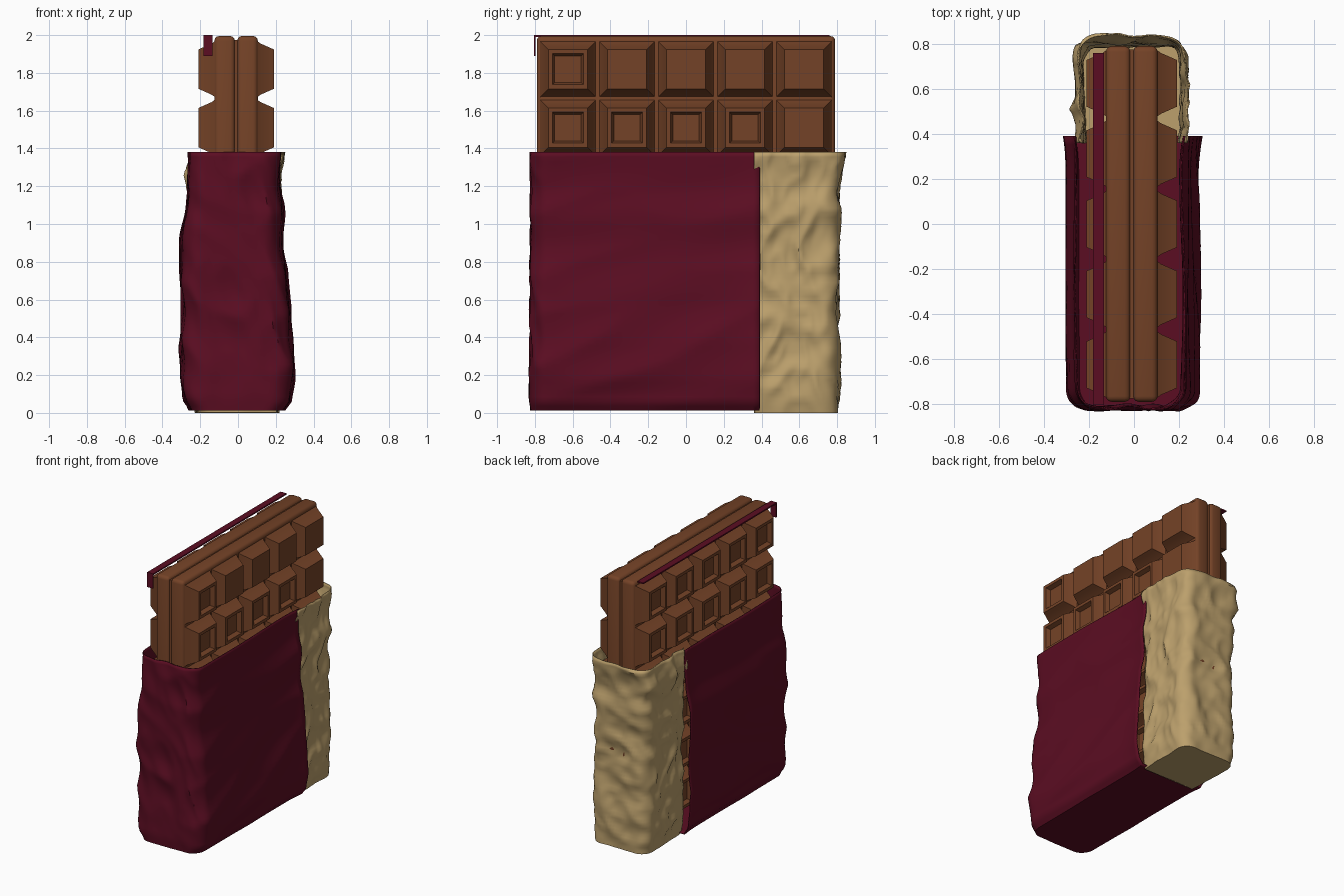
import bpy, bmesh, math
from mathutils import Vector, noise

if "Cube" in bpy.data.objects:
    bpy.data.objects.remove(bpy.data.objects["Cube"], do_unlink=True)


def material(name, rgb):
    m = bpy.data.materials.new(name)
    m.use_nodes = True
    m.diffuse_color = (*rgb, 1)
    m.node_tree.nodes["Principled BSDF"].inputs["Base Color"].default_value = (*rgb, 1)
    return m


CHOCOLATE = material("milk chocolate", (0.175, 0.055, 0.02))
BURGUNDY = material("burgundy paper", (0.105, 0.004, 0.016))
GOLD = material("gold foil", (0.50, 0.35, 0.15))


def finish(bm, name, mat, angle=30):
    bmesh.ops.recalc_face_normals(bm, faces=bm.faces[:])
    me = bpy.data.meshes.new(name)
    bm.to_mesh(me)
    bm.free()
    me.materials.append(mat)
    me.shade_smooth()
    me.set_sharp_from_angle(angle=math.radians(angle))
    ob = bpy.data.objects.new(name, me)
    bpy.context.collection.objects.link(ob)
    return ob


def box(name, lo, hi, mat, bevel=0):
    bm = bmesh.new()
    bmesh.ops.create_cube(bm, size=1)
    lo, hi = Vector(lo), Vector(hi)
    for v in bm.verts:
        v.co = (lo + hi) / 2 + v.co * (hi - lo)
    if bevel:
        bmesh.ops.bevel(bm, geom=bm.edges[:], offset=bevel, segments=3,
                        profile=0.5, affect='EDGES')
    return finish(bm, name, mat)


# Bar core: two slabs with a thin seam between them
MID = -0.01
box("bar_half_left", (MID + 0.006, -0.79, 0.09), (MID + 0.115, 0.79, 1.995), CHOCOLATE, 0.025)
box("bar_half_right", (MID - 0.115, -0.79, 0.09), (MID - 0.006, 0.79, 1.995), CHOCOLATE, 0.025)
box("bar_seam", (MID - 0.01, -0.775, 0.1), (MID + 0.01, 0.775, 1.975), CHOCOLATE)

# Chunks: stepped square rings, (half size, distance from the bar middle)
BODY = [(0.153, 0.105), (0.135, 0.13), (0.113, 0.18), (0.104, 0.2)]
DISH = [(0.082, 0.2), (0.07, 0.168)]


def add_chunk(bm, side, y, z, rings):
    loops = []
    for half, depth in rings:
        loops.append([bm.verts.new((MID + side * depth, y + a * half, z + b * half))
                      for a, b in ((-1, -1), (1, -1), (1, 1), (-1, 1))])
    for r0, r1 in zip(loops, loops[1:]):
        for i in range(4):
            j = (i + 1) % 4
            bm.faces.new((r0[i], r0[j], r1[j], r1[i]))
    bm.faces.new(loops[-1])


for side, name in ((1, "chunks_left"), (-1, "chunks_right")):
    bm = bmesh.new()
    for row in range(6):
        for col in range(5):
            flat = side == 1 and ((row == 0 and col > 0) or (row == 1 and col == 4))
            add_chunk(bm, side, (col - 2) * 0.3125, 1.82 - row * 0.31,
                      BODY if flat else BODY + DISH)
    finish(bm, name, CHOCOLATE, 20)


# Wrappers: U-shaped sections stacked upward, with creases pushed along the normal
def lookup(table, z):
    for (z0, a), (z1, b) in zip(table, table[1:]):
        if z <= z1:
            t = max(0, (z - z0) / (z1 - z0))
            t = t * t * (3 - 2 * t)
            return a + (b - a) * t
    return table[-1][1]


def u_section(xl, xr, y_open, y_end, r):
    """Points and outward normals from the left edge, round the end, to the right edge."""
    s = 1 if y_end > y_open else -1
    y_arc = y_end - s * r
    pts = []
    for i in range(30):
        pts.append(((xr, y_open + (y_arc - y_open) * i / 30), (1, 0)))
    for i in range(9):
        a = math.pi / 2 * i / 8
        c, d = math.cos(a), math.sin(a)
        pts.append(((xr - r + r * c, y_arc + s * r * d), (c, s * d)))
    for i in range(1, 14):
        pts.append(((xr - r + (xl - xr + 2 * r) * i / 14, y_end), (0, s)))
    for i in range(9):
        a = math.pi / 2 * (1 - i / 8)
        c, d = math.cos(a), math.sin(a)
        pts.append(((xl + r - r * c, y_arc + s * r * d), (-c, s * d)))
    for i in range(1, 31):
        pts.append(((xl, y_arc + (y_open - y_arc) * i / 30), (-1, 0)))
    return pts


def wrapper(name, mat, z0, left, right, end, y_open, r, crease, flare):
    bm = bmesh.new()
    rings, steps, top = [], 56, 1.38
    for k in range(steps + 1):
        z = z0 + (top - z0) * k / steps
        ring = []
        ye = lookup(end, z)
        for (x, y), n in u_section(lookup(left, z), lookup(right, z), y_open, ye, r):
            d = crease(x, y, z) * min(1, 0.3 + (z - z0) * 5)
            near = max(0, 1 - abs(y - y_open) / 0.16)
            d += flare * near * near
            ring.append(bm.verts.new((x + n[0] * d, y + n[1] * d, z)))
        rings.append(ring)
    for a, b in zip(rings, rings[1:]):
        for i in range(len(a) - 1):
            bm.faces.new((a[i], a[i + 1], b[i + 1], b[i]))
    bm.faces.new(rings[0])
    ob = finish(bm, name, mat, 40)
    mod = ob.modifiers.new("paper thickness", 'SOLIDIFY')
    mod.thickness = 0.006
    return ob


def paper_crease(x, y, z):
    p = Vector((x * 3, (y * 0.5 + z * 0.3) * 2, (z - y * 0.35) * 3.2))
    ridge = abs(noise.noise(p))
    front = max(0, min(1, (-0.6 - y) / 0.2))
    fold = abs(noise.noise(Vector((x * 6, 3, z * 4 + x * 5))))
    return -0.03 * ridge - 0.03 * front * fold


def foil_crease(x, y, z):
    p = Vector((x * 4, y * 5 + z, z * 4.5 - y * 2))
    ridge = 1 - min(1, 2.5 * abs(noise.noise(p)))
    fine = 1 - min(1, 2.5 * abs(noise.noise(p * 1.9 + Vector((5, 2, 1)))))
    return 0.022 * ridge + 0.01 * fine


wrapper("paper_sleeve", BURGUNDY, 0.012,
        [(0.01, -0.25), (0.08, -0.285), (0.2, -0.305), (0.9, -0.305), (1.1, -0.275), (1.38, -0.265)],
        [(0.01, 0.24), (0.06, 0.275), (0.2, 0.30), (0.35, 0.295), (0.6, 0.27),
         (0.9, 0.24), (1.02, 0.245), (1.2, 0.225), (1.38, 0.23)],
        [(0.01, -0.825), (0.1, -0.835), (1.38, -0.83)],
        0.39, 0.1, paper_crease, 0.012)

wrapper("foil_wrap", GOLD, 0.0,
        [(0, -0.22), (0.1, -0.225), (0.9, -0.222), (1.12, -0.23), (1.25, -0.26), (1.38, -0.225)],
        [(0, 0.21), (0.1, 0.215), (0.9, 0.205), (1.06, 0.215), (1.2, 0.202), (1.38, 0.225)],
        [(0, 0.80), (0.1, 0.795), (0.9, 0.785), (1.06, 0.795), (1.15, 0.785), (1.38, 0.82)],
        0.36, 0.07, foil_crease, -0.012)

# Tear strip lying along the top edge, with a tab hanging at the front
box("tear_strip", (-0.182, -0.805, 1.99), (-0.134, 0.76, 2.0), BURGUNDY)
box("tear_strip_tab", (-0.182, -0.805, 1.89), (-0.134, -0.797, 1.995), BURGUNDY)
